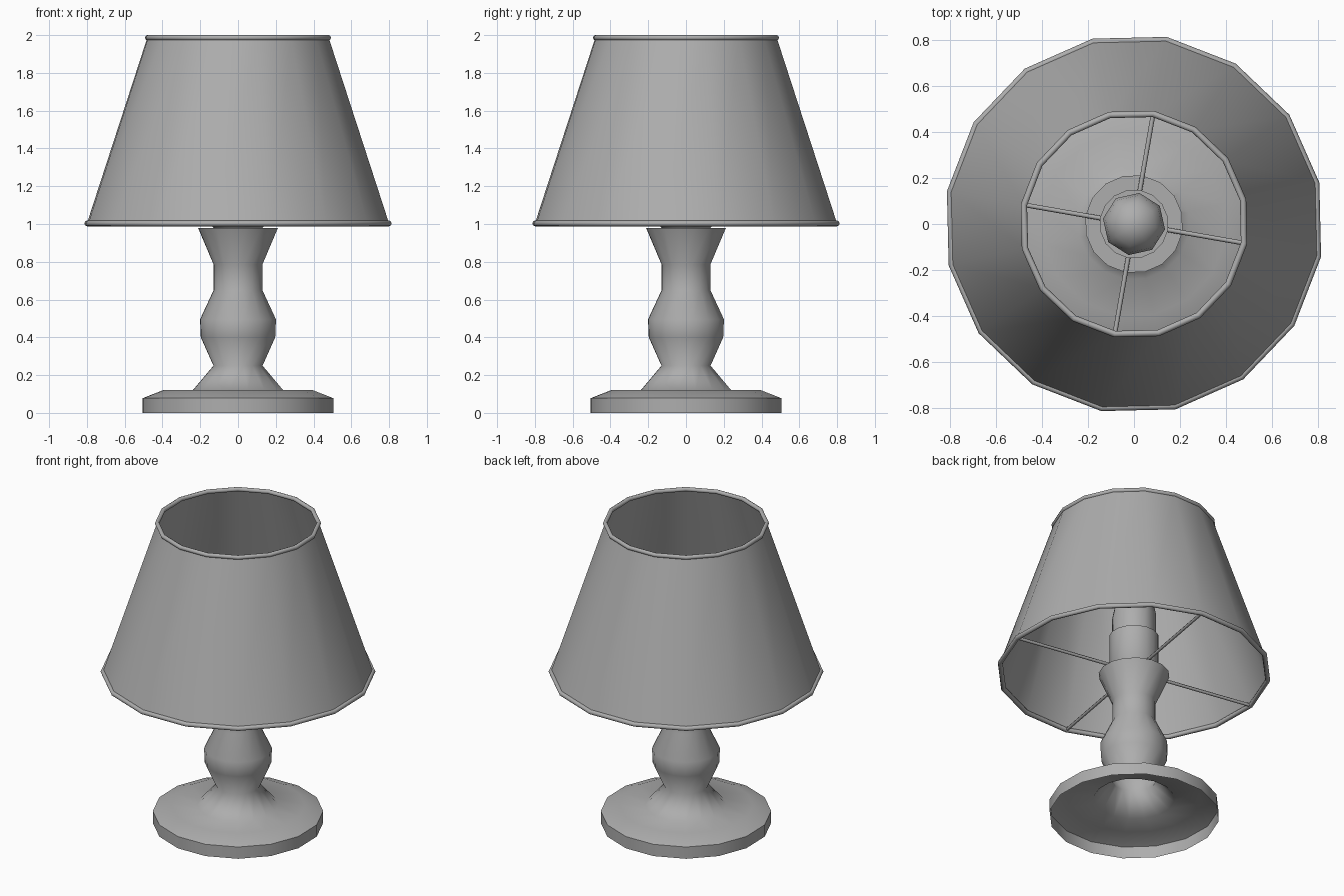
import bpy, bmesh, math

if "Cube" in bpy.data.objects:
    bpy.data.objects.remove(bpy.data.objects["Cube"])

TURN = math.radians(-9.9)  # all parts share this rotation about the stem

grey = bpy.data.materials.new("mid_grey")
grey.diffuse_color = (0.42, 0.42, 0.42, 1)
grey.use_nodes = True
grey.node_tree.nodes["Principled BSDF"].inputs["Base Color"].default_value = grey.diffuse_color


def finish(name, bm, angle):
    bmesh.ops.recalc_face_normals(bm, faces=bm.faces)
    mesh = bpy.data.meshes.new(name)
    bm.to_mesh(mesh)
    bm.free()
    mesh.materials.append(grey)
    ob = bpy.data.objects.new(name, mesh)
    bpy.context.collection.objects.link(ob)
    bpy.ops.object.select_all(action='DESELECT')
    ob.select_set(True)
    bpy.context.view_layer.objects.active = ob
    bpy.ops.object.shade_smooth_by_angle(angle=math.radians(angle))
    return ob


def lathe(name, profile, sides=16, angle=35, closed=False):
    """Revolve (radius, z) points around z; radius 0 closes to a tip."""
    bm = bmesh.new()
    rings = []
    for r, z in profile:
        if r == 0:
            rings.append([bm.verts.new((0, 0, z))] * sides)
        else:
            rings.append([bm.verts.new((r * math.cos(TURN + math.tau * i / sides),
                                        r * math.sin(TURN + math.tau * i / sides), z))
                          for i in range(sides)])
    pairs = list(zip(rings, rings[1:]))
    if closed:
        pairs.append((rings[-1], rings[0]))
    for a, b in pairs:
        for i in range(sides):
            j = (i + 1) % sides
            bm.faces.new(dict.fromkeys((a[i], a[j], b[j], b[i])))
    return finish(name, bm, angle)


def rim(name, radius, z, t):
    pts = [(radius + t * math.cos(math.tau * k / 8), z + t * math.sin(math.tau * k / 8))
           for k in range(8)]
    lathe(name, pts, angle=50, closed=True)


# hollow foot and turned stem, open underneath
lathe("base_and_stem", [(0.512, 0), (0.512, 0.078), (0.403, 0.12), (0.243, 0.12),
                        (0.132, 0.25), (0.2, 0.40), (0.204, 0.495), (0.131, 0.65),
                        (0.131, 0.785), (0.214, 0.978), (0, 0.978)], angle=66)

# bulb holder and bulb
lathe("socket", [(0.128, 0.978), (0.15, 0.995), (0.15, 1.24), (0, 1.24)], angle=60)
dome = [(0.137 * math.cos(math.pi / 8 * k), 1.38 + 0.137 * math.sin(math.pi / 8 * k))
        for k in range(4)]
lathe("bulb", [(0.137, 1.24)] + dome + [(0, 1.517)], sides=8, angle=50)

# shade with rolled rims
lathe("shade", [(0.812, 1.0025), (0.487, 1.9875)])
rim("shade_bottom_rim", 0.811, 1.003, 0.015)
rim("shade_top_rim", 0.486, 1.986, 0.014)

# four rods carrying the shade
for k in range(4):
    bm = bmesh.new()
    bmesh.ops.create_cone(bm, cap_ends=True, segments=6, radius1=0.01, radius2=0.01, depth=0.67)
    rod = finish(f"shade_rod_{k + 1}", bm, 65)
    a = TURN + k * math.pi / 2
    rod.location = (0.475 * math.cos(a), 0.475 * math.sin(a), 1.0025)
    rod.rotation_euler = (0, math.pi / 2, a)
